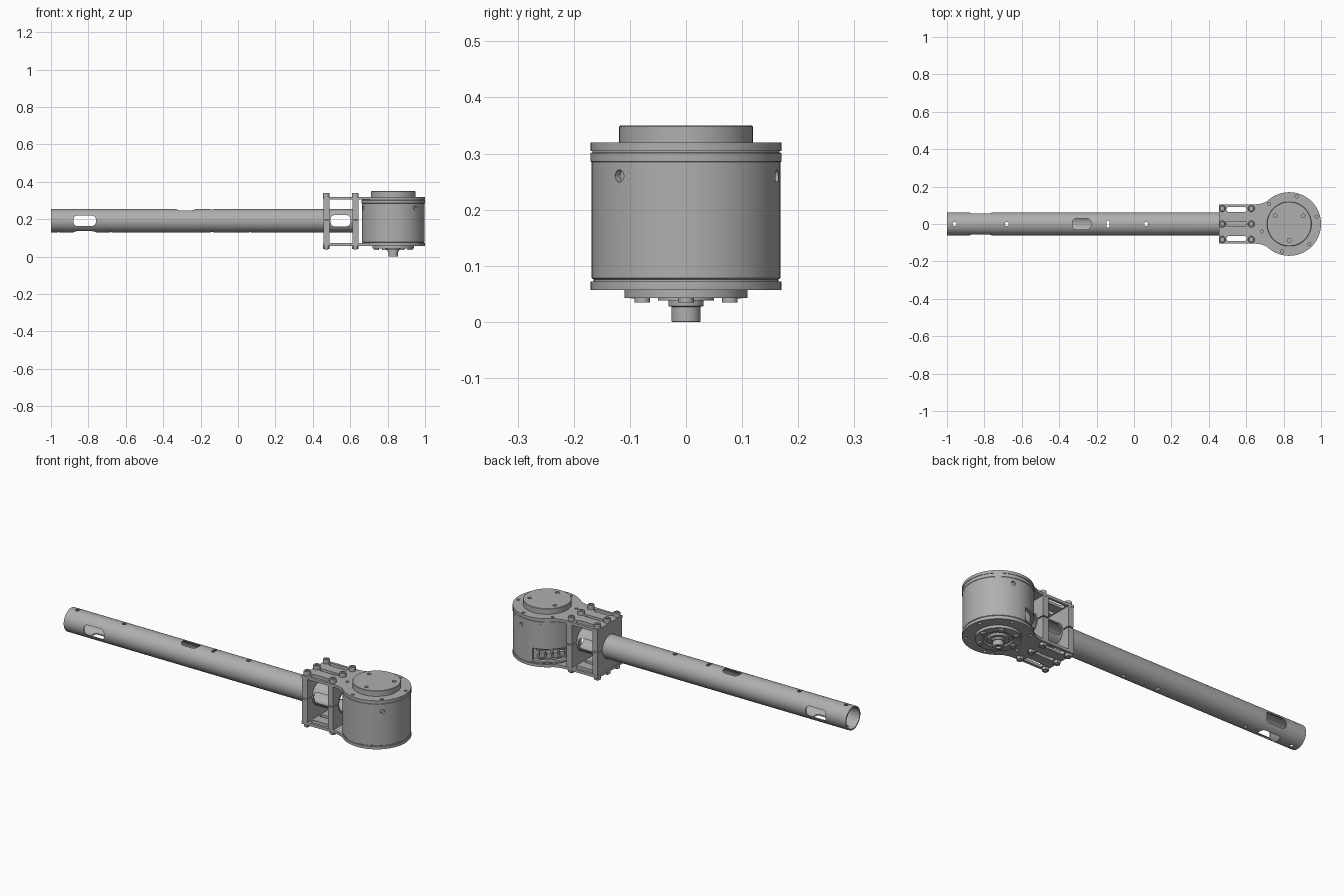
import bpy, bmesh, math
from math import sin, cos, pi, radians
from mathutils import Matrix, Vector

if "Cube" in bpy.data.objects:
    bpy.data.objects.remove(bpy.data.objects["Cube"])

MX = 0.83            # motor axis x
TZ = 0.192           # tube axis height
TR = 0.0625          # tube radius


def material(name, rgb):
    m = bpy.data.materials.new(name)
    m.use_nodes = True
    m.diffuse_color = (*rgb, 1)
    m.node_tree.nodes["Principled BSDF"].inputs["Base Color"].default_value = (*rgb, 1)
    return m


GREY = material("plain grey", (0.43, 0.43, 0.43))


def finish(name, bm, matrix=None):
    bmesh.ops.recalc_face_normals(bm, faces=bm.faces)
    if matrix:
        bm.transform(matrix)
    me = bpy.data.meshes.new(name)
    bm.to_mesh(me)
    bm.free()
    me.materials.append(GREY)
    ob = bpy.data.objects.new(name, me)
    bpy.context.scene.collection.objects.link(ob)
    return ob


def prism(name, pts, lo, hi, matrix=None):
    """Extrude an xy outline from z=lo to z=hi."""
    bm = bmesh.new()
    face = bm.faces.new([bm.verts.new((x, y, lo)) for x, y in pts])
    top = bmesh.ops.extrude_face_region(bm, geom=[face])["geom"]
    bmesh.ops.translate(bm, vec=(0, 0, hi - lo),
                        verts=[v for v in top if isinstance(v, bmesh.types.BMVert)])
    return finish(name, bm, matrix)


def lathe(name, profile, matrix=None, closed=False, steps=72):
    """Spin an (r, z) profile around z."""
    bm = bmesh.new()
    vs = [bm.verts.new((r, 0, z)) for r, z in profile]
    es = [bm.edges.new(p) for p in zip(vs, vs[1:])]
    if closed:
        es.append(bm.edges.new((vs[-1], vs[0])))
    bmesh.ops.spin(bm, geom=vs + es, axis=(0, 0, 1), cent=(0, 0, 0),
                   angle=2 * pi, steps=steps)
    bmesh.ops.remove_doubles(bm, verts=bm.verts, dist=1e-5)
    return finish(name, bm, matrix)


def at(x, y, z=0):
    return Matrix.Translation((x, y, z))


def disc(name, r, lo, hi, x, y, steps=72):
    return lathe(name, [(0, lo), (r, lo), (r, hi), (0, hi)], at(x, y), steps=steps)


def box(name, x0, x1, y0, y1, z0, z1, matrix=None):
    return prism(name, [(x0, y0), (x1, y0), (x1, y1), (x0, y1)], z0, z1, matrix)


def slot(x, y, length, width, lo, hi, matrix=None, corner=None):
    """Rounded slot cutter along x."""
    c = corner or width / 2
    hx, hy = length / 2 - c, width / 2 - c
    pts = []
    for sx, sy, a0 in ((1, 1, 0), (-1, 1, 90), (-1, -1, 180), (1, -1, 270)):
        for k in range(7):
            a = radians(a0 + k * 15)
            p = (x + sx * hx + c * cos(a), y + sy * hy + c * sin(a))
            if not pts or (Vector(p) - Vector(pts[-1])).length > 1e-4:
                pts.append(p)
    if (Vector(pts[0]) - Vector(pts[-1])).length < 1e-4:
        pts.pop()
    return prism("cutter", pts, lo, hi, matrix)


def cut(ob, cutters):
    for c in cutters:
        m = ob.modifiers.new("cut", "BOOLEAN")
        m.operation, m.solver, m.object = "DIFFERENCE", "EXACT", c
        bpy.context.view_layer.objects.active = ob
        bpy.ops.object.modifier_apply(modifier=m.name)
        bpy.data.objects.remove(c)


# Long hollow tube with its slots and holes
ALONG_X = at(0, 0, TZ) @ Matrix.Rotation(pi / 2, 4, "Y")
SIDEWAYS = at(0, 0, TZ) @ Matrix.Rotation(pi / 2, 4, "X")
tube = lathe("tube", [(TR, -1), (TR, 0.645), (0.056, 0.645), (0.056, -1)], ALONG_X, True)
cut(tube, [slot(-0.82, 0, 0.12, 0.055, -0.1, 0.1, SIDEWAYS, 0.02),
           slot(0.548, 0, 0.105, 0.06, -0.1, 0.1, SIDEWAYS, 0.02),
           slot(-0.82, 0, 0.12, 0.055, 0.1, TZ, None, 0.02),
           slot(-0.28, 0, 0.1, 0.058, TZ, 0.3, None, 0.022),
           slot(-0.14, 0, 0.016, 0.036, 0.1, 0.3, None, 0.003)])
cut(tube, [disc("cutter", 0.011, 0.1, 0.3, x, 0, 20) for x in (-0.96, -0.68, 0.065)])

# Keyhole-shaped top and bottom plates
outline = [(0.455, 0.105), (0.455, -0.105), (0.65, -0.105), (0.675, -0.108), (0.694, -0.114)]
arc = [radians(-135 + i * 4.5) for i in range(61)]
outline += [(MX + 0.17 * cos(a), 0.17 * sin(a)) for a in arc]
outline += [(x, -y) for x, y in outline[4:1:-1]]
for name, lo, hi in (("top_plate", 0.305, 0.32), ("bottom_plate", 0.057, 0.072)):
    plate = prism(name, outline, lo, hi)
    cut(plate, [slot(0.548, y, 0.11, w, 0, 0.4)
                for y, w in ((-0.078, 0.026), (0, 0.022), (0.078, 0.026))])
    rim = [radians(15 + i * 60) for i in range(6)]
    cut(plate, [disc("cutter", 0.008, lo + 0.004 if lo > 0.2 else 0, 0.4 if lo > 0.2 else 0.068,
                     MX + 0.152 * cos(a), 0.152 * sin(a), 16) for a in rim])

# Split clamp blocks around the tube
for name, x0 in (("outer_clamp", 0.456), ("inner_clamp", 0.611)):
    clamp = box(name, x0, x0 + 0.032, -0.104, 0.104, 0.072, 0.305)
    cut(clamp, [lathe("cutter", [(0, 0.4), (TR, 0.4), (TR, 0.7), (0, 0.7)], ALONG_X),
                box("cutter", 0.4, 0.7, -0.2, 0.2, 0.192, 0.198)])

# Clamp bolts: socket heads above, nuts below
for x in (0.472, 0.627):
    for y in (-0.083, 0, 0.083):
        lathe("bolt_head", [(0, 0.319), (0.018, 0.319), (0.018, 0.338), (0.016, 0.341),
                            (0.009, 0.341), (0.009, 0.33), (0, 0.33)], at(x, y), steps=24)
        disc("bolt_nut", 0.018, 0.042, 0.058, x, y, 6)
        disc("bolt_tip", 0.009, 0.037, 0.045, x, y, 16)

# Motor housing: hollow shell with seams, radial holes and a connector window
housing = lathe("motor_housing", [
    (0.15, 0.071), (0.165, 0.071), (0.165, 0.076), (0.168, 0.078), (0.168, 0.285),
    (0.17, 0.286), (0.17, 0.301), (0.167, 0.302), (0.167, 0.306), (0.15, 0.306)],
    at(MX, 0), True, 96)
holes = []
for a in (-45, 75, 195):
    turn = at(MX, 0, 0.26) @ Matrix.Rotation(radians(a), 4, "Z") @ Matrix.Rotation(pi / 2, 4, "Y")
    holes.append(lathe("cutter", [(0, 0.155), (0.011, 0.155), (0.011, 0.2), (0, 0.2)], turn, steps=20))
wedge = [(0.1, 0), (0.1, 0)]
span = [radians(99 + i * 6) for i in range(13)]
wedge = [(MX + 0.2 * cos(a), 0.2 * sin(a)) for a in span]
wedge += [(MX + 0.13 * cos(a), 0.13 * sin(a)) for a in reversed(span)]
cut(housing, holes + [prism("cutter", wedge, 0.082, 0.153)])
disc("motor_core", 0.115, 0.07, 0.307, MX, 0)

# Circuit board and connectors behind the window
facing = at(MX, 0) @ Matrix.Rotation(radians(135), 4, "Z")
box("circuit_board", 0.1, 0.142, -0.07, 0.07, 0.092, 0.098, facing)
for y in (-0.05, -0.017, 0.017, 0.05):
    box("connector", 0.112, 0.145 - abs(y) * 0.2, y - 0.012, y + 0.012, 0.098, 0.122, facing)
box("upper_board", 0.1, 0.13, -0.075, 0.075, 0.134, 0.139, facing)

# Rotating output cap with three holes
cap = lathe("output_cap", [(0, 0.315), (0.119, 0.315), (0.119, 0.348), (0.117, 0.35), (0, 0.35)],
            at(MX, 0), steps=96)
cut(cap, [disc("cutter", 0.01, 0.335, 0.4, MX + 0.087 * cos(a), 0.087 * sin(a), 20)
          for a in (radians(30), radians(150), radians(270))])

# Underside flange, hub, shaft and screws
lathe("bottom_flange", [(0, 0.06), (0.11, 0.06), (0.11, 0.043), (0.072, 0.043),
                        (0.066, 0.05), (0.05, 0.05), (0.05, 0.038), (0, 0.038)], at(MX, 0))
lathe("hub_and_shaft", [(0, 0.04), (0.031, 0.04), (0.031, 0.028), (0.026, 0.027),
                        (0.026, 0.001), (0.025, 0), (0.012, 0), (0.012, 0.01), (0, 0.01)],
      at(MX, 0), steps=48)
for i in range(6):
    a = radians(i * 60)
    disc("flange_screw", 0.014, 0.035, 0.046, MX + 0.09 * cos(a), 0.09 * sin(a), 20)

# Smooth round surfaces, keep edges crisp
bpy.ops.object.select_all(action="DESELECT")
for ob in bpy.context.scene.objects:
    if ob.type == "MESH":
        ob.select_set(True)
        bpy.context.view_layer.objects.active = ob
bpy.ops.object.shade_smooth_by_angle(angle=radians(30))
bpy.ops.object.select_all(action="DESELECT")
